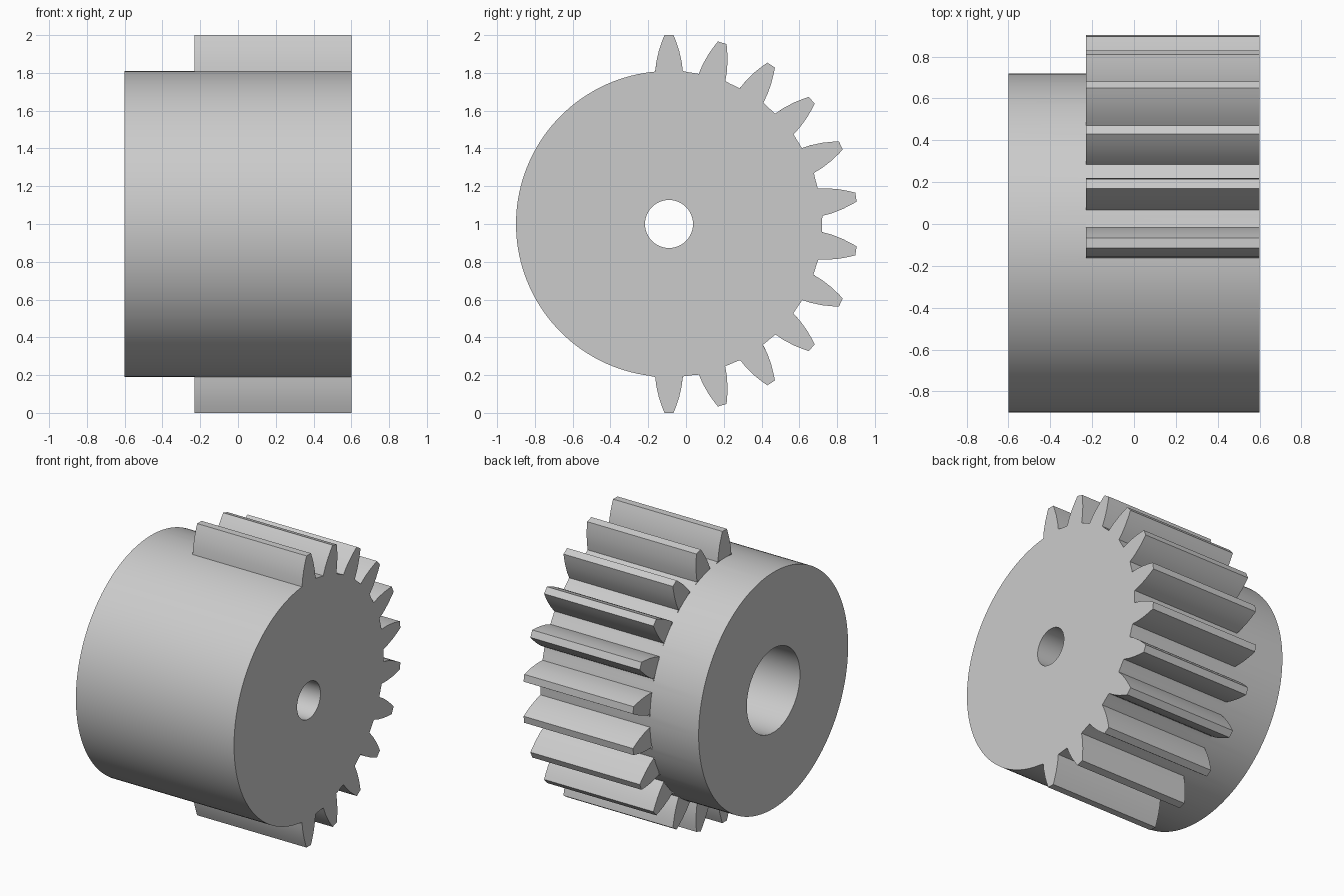
import bpy
import bmesh
from math import sin, cos, asin, pi, radians

cube = bpy.data.objects.get("Cube")
if cube:
    bpy.data.objects.remove(cube, do_unlink=True)

# Main dimensions; the shaft axis runs along x
AXIS_Y, AXIS_Z = -0.09, 1.0
BACK, SHOULDER, STEP, FACE = -0.6, -0.23, 0.1, 0.6
ROOT, BORE, SHAFT = 0.81, 0.288, 0.127
PITCH = 2 * pi / 22
TEETH = 12
# Tooth flank: radial height and half width
FLANK = [(0.81, 0.073), (0.86, 0.067), (0.92, 0.053), (0.97, 0.036), (1.0, 0.024)]
HALF = asin(FLANK[0][1] / ROOT)


def polar(radius, angle):
    return (AXIS_Y + radius * cos(angle), AXIS_Z + radius * sin(angle))


def arc(radius, start, end, count):
    """Points from start up to, but not including, end."""
    return [polar(radius, start + (end - start) * i / count) for i in range(count)]


def tooth_points(angle):
    """One flank up, across the tip, and the other flank down."""
    local = [(r, -w) for r, w in FLANK] + [(r, w) for r, w in reversed(FLANK)]
    c, s = cos(angle), sin(angle)
    return [(AXIS_Y + r * c - t * s, AXIS_Z + r * s + t * c) for r, t in local]


bm = bmesh.new()


def ring(points, x):
    return [bm.verts.new((x, y, z)) for y, z in points]


def wall(points, x0, x1):
    a, b = ring(points, x0), ring(points, x1)
    for i in range(len(a)):
        j = (i + 1) % len(a)
        bm.faces.new((a[i], a[j], b[j], b[i]))


def cap(outer, inner, x):
    """Flat end face with a hole."""
    edges = []
    for points in (outer, inner):
        v = ring(points, x)
        edges += [bm.edges.new((v[i - 1], v[i])) for i in range(len(v))]
    bmesh.ops.triangle_fill(bm, use_beauty=True, edges=edges, normal=(1, 0, 0))


# Toothed outline and plain hub outline share the root points
toothed, plain = [], []
for k in range(TEETH):
    angle = -pi / 2 + k * PITCH
    tooth = tooth_points(angle)
    under = arc(ROOT, angle - HALF, angle + HALF, 4)
    last = k == TEETH - 1
    end = 1.5 * pi - HALF if last else angle + PITCH - HALF
    gap = arc(ROOT, angle + HALF, end, 72 if last else 3)
    toothed += tooth[:-1] + gap
    plain += under + gap
    # Tooth end face at the shoulder
    bm.faces.new(ring(tooth + under[:0:-1], SHOULDER))

bore = arc(BORE, 0, 2 * pi, 64)
shaft = arc(SHAFT, 0, 2 * pi, 48)

# Hub, toothed section, counterbore and shaft hole
wall(plain, BACK, SHOULDER)
wall(toothed, SHOULDER, FACE)
wall(bore, BACK, STEP)
wall(shaft, STEP, FACE)
cap(plain, bore, BACK)
cap(bore, shaft, STEP)
cap(toothed, shaft, FACE)

bmesh.ops.remove_doubles(bm, verts=bm.verts[:], dist=0.0001)
bmesh.ops.recalc_face_normals(bm, faces=bm.faces[:])
mesh = bpy.data.meshes.new("sector_gear")
bm.to_mesh(mesh)
bm.free()

gear = bpy.data.objects.new("sector_gear", mesh)
bpy.context.collection.objects.link(gear)

# Plain grey material
grey = bpy.data.materials.new("light_grey")
grey.use_nodes = True
colour = (0.6, 0.6, 0.6, 1.0)
grey.diffuse_color = colour
grey.node_tree.nodes["Principled BSDF"].inputs["Base Color"].default_value = colour
mesh.materials.append(grey)

bpy.ops.object.select_all(action="DESELECT")
gear.select_set(True)
bpy.context.view_layer.objects.active = gear
bpy.ops.object.shade_smooth_by_angle(angle=radians(30))
